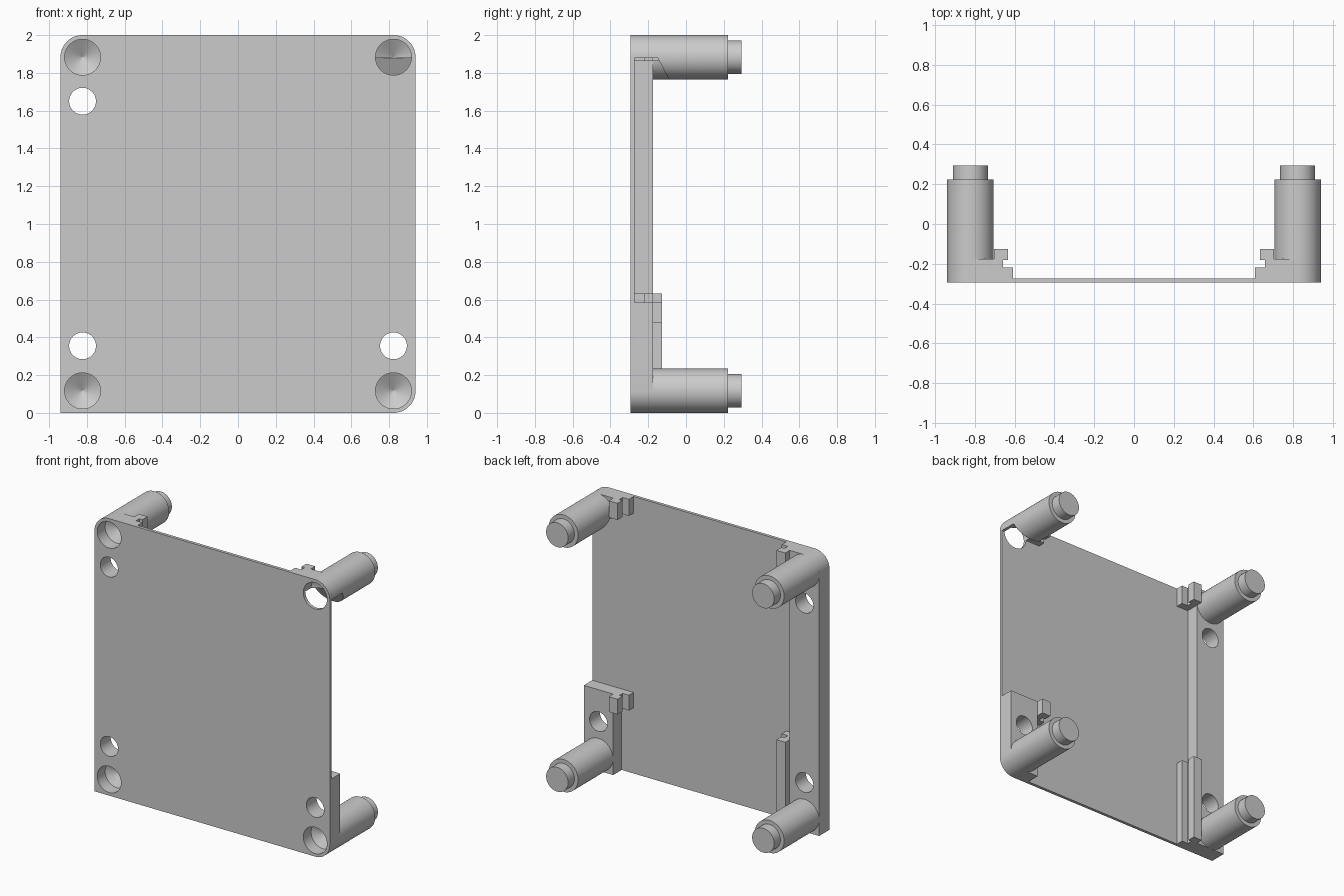
import bpy, bmesh, math
from mathutils import Vector

cube = bpy.data.objects.get("Cube")
if cube:
    bpy.data.objects.remove(cube, do_unlink=True)

grey = bpy.data.materials.new("plain_grey")
grey.use_nodes = True
COLOUR = (0.6, 0.6, 0.6, 1)
grey.diffuse_color = COLOUR
grey.node_tree.nodes["Principled BSDF"].inputs["Base Color"].default_value = COLOUR

FRONT, FLOOR, PAD = -0.295, -0.273, -0.176   # depth levels along y
PX, LOW, HIGH, R = 0.823, 0.117, 1.883, 0.117   # post centres and radius
EDGE, INNER = 0.94, 0.705                    # outer and inner sides of the pads
UNDER = 1.88                                 # underside of the upper left pad


def make_object(name, bm):
    bmesh.ops.recalc_face_normals(bm, faces=bm.faces)
    mesh = bpy.data.meshes.new(name)
    bm.to_mesh(mesh)
    bm.free()
    mesh.materials.append(grey)
    obj = bpy.data.objects.new(name, mesh)
    bpy.context.collection.objects.link(obj)
    return obj


def add_prism(bm, points, offset):
    """Extrude a closed 3D outline by an offset."""
    face = bm.faces.new([bm.verts.new(p) for p in points])
    out = bmesh.ops.extrude_face_region(bm, geom=[face], use_keep_orig=True)
    moved = [v for v in out["geom"] if isinstance(v, bmesh.types.BMVert)]
    bmesh.ops.translate(bm, verts=moved, vec=offset)


def rounded(corners, steps=16):
    """Outline from (x, z, radius) corners; rounded corners are square ones."""
    pts = []
    for i, (x, z, r) in enumerate(corners):
        c = Vector((x, z))
        if not r:
            pts.append(c)
            continue
        a = (Vector(corners[i - 1][:2]) - c).normalized()
        b = (Vector(corners[(i + 1) % len(corners)][:2]) - c).normalized()
        mid = c + (a + b) * r
        for k in range(steps + 1):
            t = math.pi / 2 * k / steps
            pts.append(mid - (b * math.cos(t) + a * math.sin(t)) * r)
    return pts


def slab(name, corners, y0, y1):
    bm = bmesh.new()
    add_prism(bm, [(p.x, y0, p.y) for p in rounded(corners)], (0, y1 - y0, 0))
    return make_object(name, bm)


def add_lathe(bm, x, z, profile, n=64):
    """Spin (radius, y) points about a y axis and cap both ends."""
    rings = []
    for r, y in profile:
        angles = [math.tau * (k + 0.5) / n for k in range(n)]
        rings.append([bm.verts.new((x + r * math.cos(t), y, z + r * math.sin(t)))
                      for t in angles])
    for a, b in zip(rings, rings[1:]):
        for k in range(n):
            j = (k + 1) % n
            bm.faces.new([a[k], a[j], b[j], b[k]])
    bm.faces.new(rings[0])
    bm.faces.new(rings[-1])


def cut(obj, cutter):
    mod = obj.modifiers.new("cut", "BOOLEAN")
    mod.operation, mod.solver, mod.object = "DIFFERENCE", "EXACT", cutter
    deps = bpy.context.evaluated_depsgraph_get()
    mesh = bpy.data.meshes.new_from_object(obj.evaluated_get(deps))
    obj.modifiers.clear()
    obj.data = mesh


parts = []

# thin back plate with three rounded corners
parts.append(slab("back_plate", [(-EDGE, 0, 0), (EDGE, 0, R), (EDGE, 2, R),
                                 (-EDGE, 2, R)], FRONT, FLOOR))

# raised pads: full-height rail on one side, two short pads on the other
parts.append(slab("right_rail", [(-EDGE, 0, 0), (-INNER, 0, 0), (-INNER, 2, 0),
                                 (-EDGE, 2, R)], FLOOR, PAD))
parts.append(slab("left_lower_pad", [(INNER, 0, 0), (EDGE, 0, R), (EDGE, 0.585, 0),
                                     (INNER, 0.585, 0)], FLOOR, PAD))
parts.append(slab("left_upper_pad", [(INNER, UNDER, 0), (EDGE, UNDER, 0),
                                     (EDGE, 2, R), (INNER, 2, 0)], FLOOR, PAD))


# grooved clips: a low step plus an overhanging lip
def clip(name, side, z0, z1):
    bm = bmesh.new()
    outline = [(0.61, FLOOR), (0.61, -0.22), (0.66, -0.22), (0.66, -0.181),
               (0.635, -0.181), (0.635, -0.126), (INNER, -0.126), (INNER, FLOOR)]
    add_prism(bm, [(side * x, y, z0) for x, y in outline], (0, 0, z1 - z0))
    return make_object(name, bm)


parts.append(clip("right_lower_clip", -1, 0, 0.633))
parts.append(clip("right_upper_clip", -1, 1.862, 2))
parts.append(clip("left_lower_clip", 1, 0.475, 0.585))
parts.append(clip("left_upper_clip", 1, UNDER, 2))

# corner posts with narrower end pegs
posts = {}
for side, sname in ((-1, "right"), (1, "left")):
    for z, zname in ((LOW, "lower"), (HIGH, "upper")):
        bm = bmesh.new()
        add_lathe(bm, side * PX, z, [(R, FLOOR), (R, 0.223), (0.088, 0.223), (0.088, 0.295)])
        key = sname + "_" + zname + "_post"
        posts[key] = make_object(key, bm)
parts += posts.values()

# blind corner bores with conical ends, and plain through holes
bm = bmesh.new()
for side in (-1, 1):
    for z in (LOW, HIGH):
        add_lathe(bm, side * PX, z, [(0.095, -0.4), (0.095, -0.205), (0.002, -0.15)])
for x, z in ((-PX, 1.65), (-PX, 0.355), (PX, 0.355)):
    add_lathe(bm, x, z, [(0.071, -0.4), (0.071, 0)])
bores = make_object("bore_cutter", bm)

# slanted relief under the upper left post
bm = bmesh.new()
add_prism(bm, [(0.6, -0.35, UNDER), (0.6, -0.15, UNDER), (0.6, -0.077, 1.74),
               (0.6, -0.35, 1.74)], (0.5, 0, 0))
relief = make_object("relief_cutter", bm)

for obj in parts:
    if "clip" not in obj.name:
        cut(obj, bores)
cut(posts["left_upper_post"], relief)
for helper in (bores, relief):
    bpy.data.objects.remove(helper, do_unlink=True)

# smooth round walls, keep hard edges
bpy.ops.object.select_all(action="DESELECT")
for obj in parts:
    obj.select_set(True)
bpy.context.view_layer.objects.active = parts[0]
bpy.ops.object.shade_smooth_by_angle(angle=math.radians(25))
